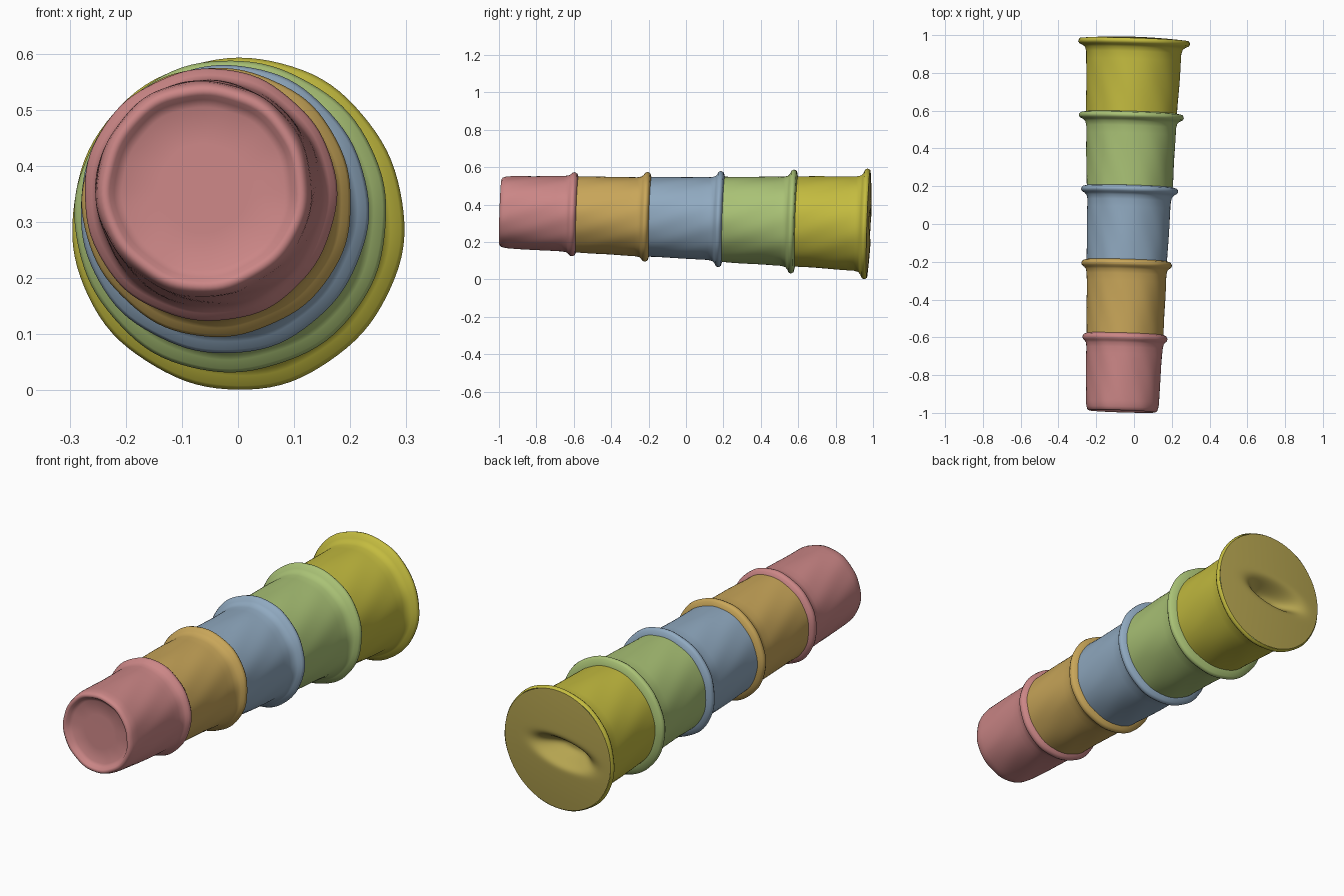
import bpy, bmesh, math
from mathutils import Vector

if "Cube" in bpy.data.objects:
    bpy.data.objects.remove(bpy.data.objects["Cube"])

SEG = 96
FRONT, BACK = Vector((-0.062, -1.0, 0.361)), Vector((0.0, 0.965, 0.297))
AXIS = (BACK - FRONT).normalized()
UP = (Vector((0, 0, 1)) - AXIS * AXIS.z).normalized()
SIDE = AXIS.cross(UP).normalized() * -1
if SIDE.x < 0:
    SIDE = -SIDE


def place(u, y, v):
    """Point at station y along the slightly tilted stack axis, offset sideways u and up v."""
    c = FRONT + (BACK - FRONT) * ((y - FRONT.y) / (BACK.y - FRONT.y))
    return c + SIDE * u + UP * v


def lathe(name, profile, color, shape=None):
    """Spin (radius, y) pairs around the stack axis; shape() may push points along y."""
    bm = bmesh.new()
    rings = []
    for r, y in profile:
        if r == 0:
            rings.append([bm.verts.new(place(0, y + (shape(0, 0) if shape else 0), 0))] * SEG)
            continue
        ring = []
        for i in range(SEG):
            a = 2 * math.pi * i / SEG
            # slight handmade unevenness
            rr = r + (0 if shape else 0.0012 * math.sin(5 * a + 9 * y) + 0.0008 * math.sin(11 * a - 23 * y))
            u, v = rr * math.cos(a), rr * math.sin(a)
            ring.append(bm.verts.new(place(u, y + (shape(u, v) if shape else 0), v)))
        rings.append(ring)
    for p, q in zip(rings, rings[1:]):
        for i in range(SEG):
            j = (i + 1) % SEG
            bm.faces.new(list(dict.fromkeys((p[i], p[j], q[j], q[i]))))
    bmesh.ops.recalc_face_normals(bm, faces=bm.faces)
    # outside is where the first side face points away from the axis, or along +y for the cap
    bm.faces.ensure_lookup_table()
    f = bm.faces[-1] if shape else bm.faces[len(bm.faces) // 2]
    c = f.calc_center_median()
    out = AXIS if shape else c - place(0, c.y, 0)
    if f.normal.dot(out) < 0:
        bmesh.ops.reverse_faces(bm, faces=bm.faces)
    me = bpy.data.meshes.new(name)
    bm.to_mesh(me)
    bm.free()
    ob = bpy.data.objects.new(name, me)
    bpy.context.collection.objects.link(ob)
    mat = bpy.data.materials.new(name + "_color")
    mat.diffuse_color = (*color, 1)
    mat.use_nodes = True
    mat.node_tree.nodes["Principled BSDF"].inputs["Base Color"].default_value = mat.diffuse_color
    me.materials.append(mat)
    for p in me.polygons:
        p.use_smooth = True
    return ob


# name, start radius, end radius, rim radius, rim position, color
cups = [
    ("red_cup", 0.193, 0.202, 0.225, -0.602, (0.60, 0.24, 0.24)),
    ("orange_cup", 0.203, 0.211, 0.240, -0.212, (0.58, 0.38, 0.10)),
    ("blue_cup", 0.213, 0.221, 0.257, 0.180, (0.28, 0.40, 0.53)),
    ("green_cup", 0.228, 0.238, 0.278, 0.570, (0.40, 0.54, 0.18)),
    ("yellow_cup", 0.241, 0.252, 0.296, 0.962, (0.55, 0.50, 0.05)),
]

# recessed base of the smallest cup
base = [(0, -0.968), (0.08, -0.966), (0.145, -0.968), (0.158, -0.976), (0.166, -0.988),
        (0.175, -0.992), (0.184, -0.986), (0.189, -0.972), (0.192, -0.955)]

for k, (name, r0, r1, rim, y1, color) in enumerate(cups):
    y0 = -0.94 if k == 0 else cups[k - 1][4] + 0.02
    prof = list(base) if k == 0 else []
    # tapered wall
    n = 8
    prof += [(r0 + (r1 - r0) * i / n, y0 + (y1 - 0.055 - y0) * i / n) for i in range(n + 1)]
    # flared, rounded lip
    h = rim - r1
    prof += [(r1 + 0.15 * h, y1 - 0.032), (r1 + 0.45 * h, y1 - 0.021), (r1 + 0.85 * h, y1 - 0.013),
             (rim, y1 - 0.003), (rim - 0.002, y1 + 0.006), (rim - 0.008, y1 + 0.014)]
    if k < 4:
        prof.append((cups[k + 1][1], y1 + 0.02))
    lathe(name, prof, color)


# closed back face: gentle bulge with a pinched, slanted dent
def dent(u, v):
    a, b = u + 0.035, v + 0.005
    t = math.radians(8)
    p, q = a * math.cos(t) + b * math.sin(t), -a * math.sin(t) + b * math.cos(t)
    d = (p / 0.13) ** 2 + (q / 0.05) ** 2
    bulge = 0.014 * (1 - (u * u + v * v) / 0.288 ** 2)
    return bulge - 0.09 * math.exp(-d ** 1.5)


lathe("back_cover", [(0.288 * (1 - i / 36), 0.976) for i in range(36)] + [(0, 0.976)],
      (0.46, 0.37, 0.08), dent)
